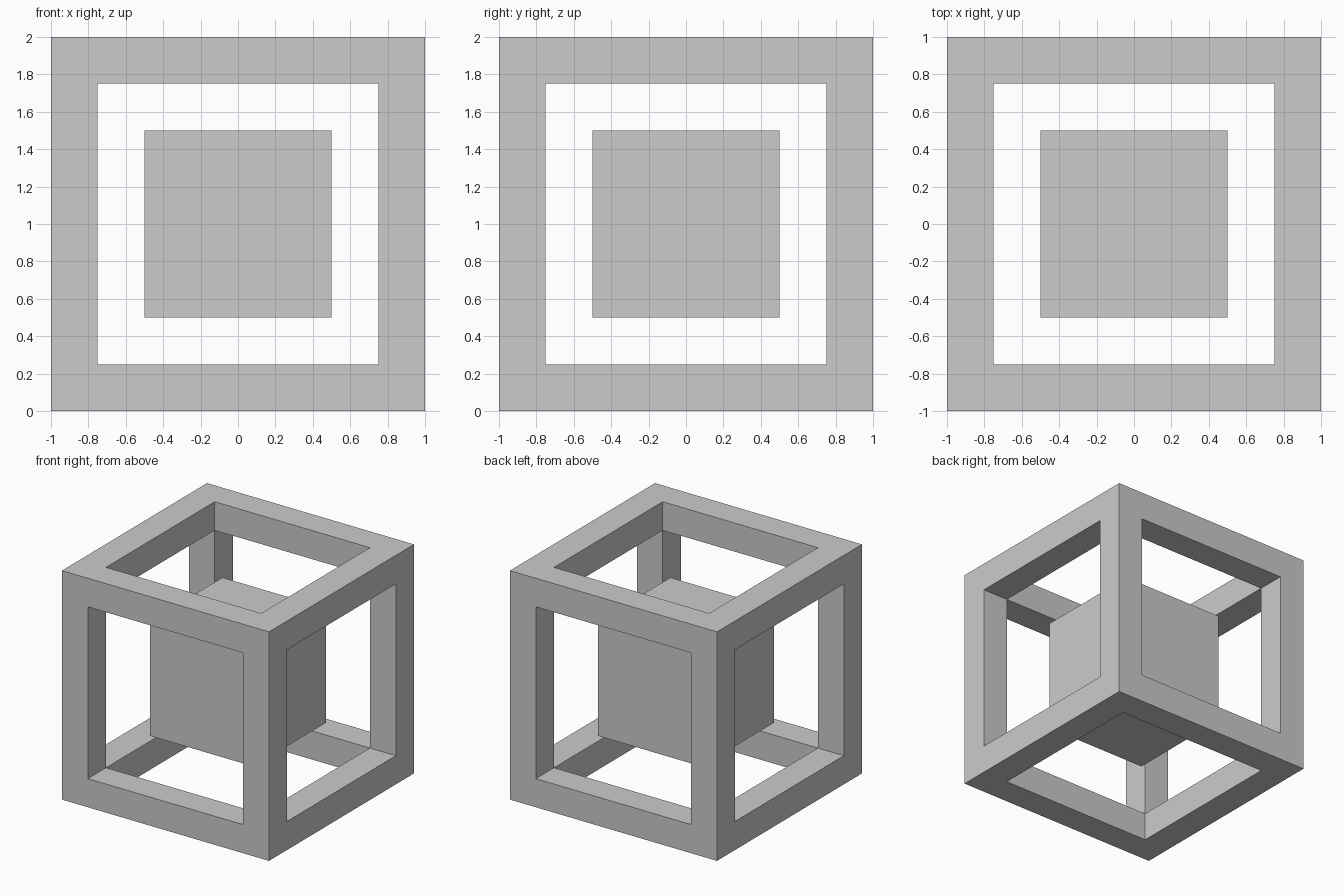
import bpy, bmesh
from mathutils import Matrix

if "Cube" in bpy.data.objects:
    bpy.data.objects.remove(bpy.data.objects["Cube"])

SIZE, BAR, CORE = 2.0, 0.25, 1.0
CENTRE = Matrix.Translation((0, 0, SIZE / 2))


def add_object(name, bm):
    bmesh.ops.recalc_face_normals(bm, faces=bm.faces)
    mesh = bpy.data.meshes.new(name)
    bm.to_mesh(mesh)
    bm.free()
    obj = bpy.data.objects.new(name, mesh)
    bpy.context.collection.objects.link(obj)
    return obj


# Open cube frame: inset every side, push the panels in to the cavity, remove them
bm = bmesh.new()
bmesh.ops.create_cube(bm, size=SIZE, matrix=CENTRE)
bm.normal_update()
panels = bm.faces[:]
bmesh.ops.inset_individual(bm, faces=panels, thickness=BAR, use_even_offset=True)
normals = {f: f.normal.copy() for f in panels}
walls = bmesh.ops.extrude_discrete_faces(bm, faces=panels)["faces"]
for f in walls:
    f.normal_update()
    bmesh.ops.translate(bm, verts=f.verts[:], vec=-f.normal * BAR)
bmesh.ops.delete(bm, geom=walls, context='FACES')
bmesh.ops.remove_doubles(bm, verts=bm.verts, dist=0.001)
add_object("cube_frame", bm)

# Solid cube floating in the middle
bm = bmesh.new()
bmesh.ops.create_cube(bm, size=CORE, matrix=CENTRE)
add_object("inner_cube", bm)
